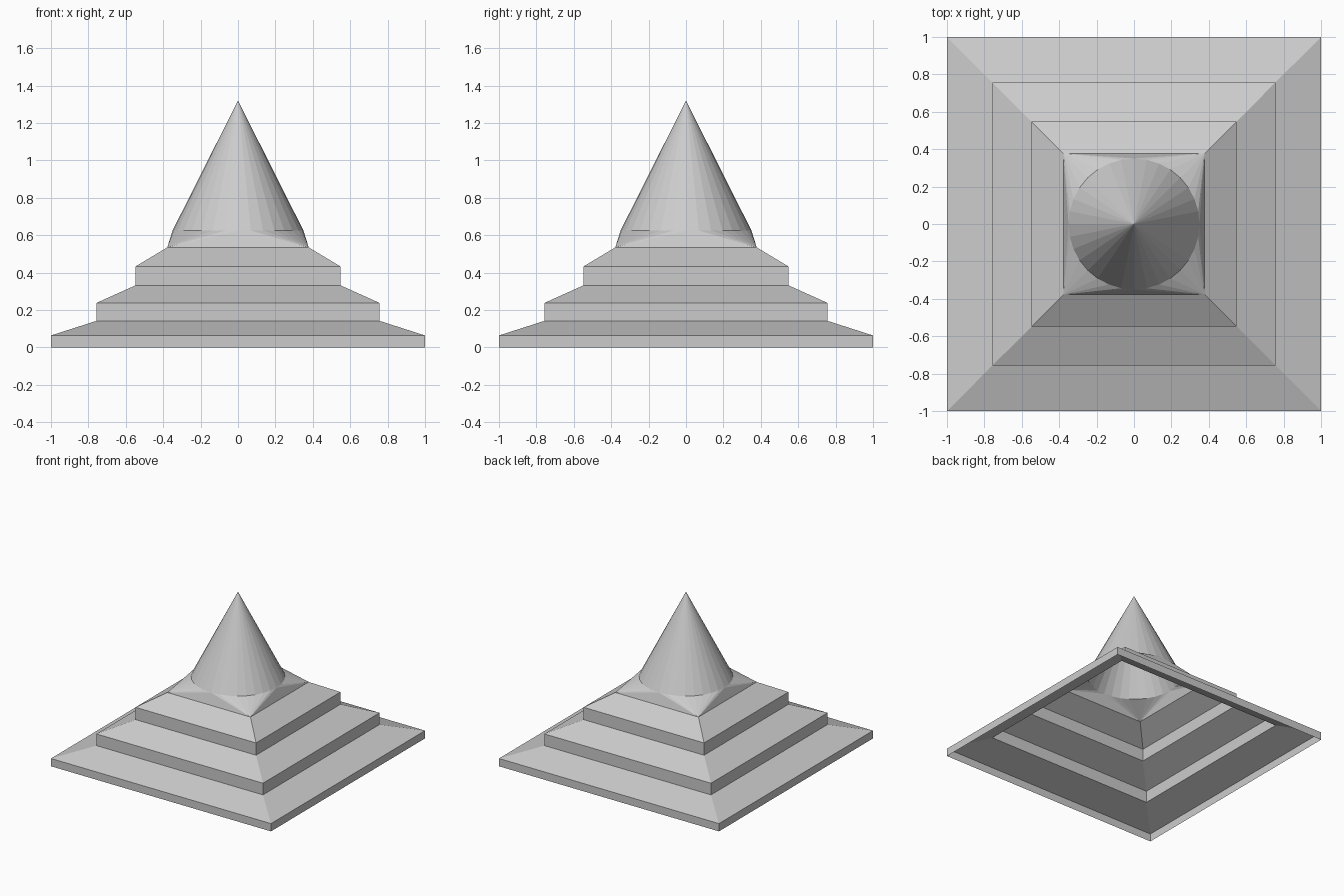
import bpy, bmesh, math

cube = bpy.data.objects.get("Cube")
if cube:
    bpy.data.objects.remove(cube, do_unlink=True)

# One plain grey for the whole roof
GREY = (0.6, 0.6, 0.6, 1.0)
grey = bpy.data.materials.new("light grey")
grey.use_nodes = True
grey.diffuse_color = GREY
grey.node_tree.nodes["Principled BSDF"].inputs["Base Color"].default_value = GREY

SIDES = 32
CONE_RADIUS, CONE_BASE, APEX = 0.35, 0.625, 1.32
# Stepped profile: half width, height
PROFILE = [(1.0, 0.0), (1.0, 0.064), (0.757, 0.142), (0.757, 0.238),
           (0.548, 0.332), (0.548, 0.433), (0.378, 0.535)]


def square_ring(bm, half, z):
    corners = [(1, 1), (-1, 1), (-1, -1), (1, -1)]
    return [bm.verts.new((half * x, half * y, z)) for x, y in corners]


def circle_ring(bm):
    angles = [math.tau * i / SIDES for i in range(SIDES)]
    return [bm.verts.new((CONE_RADIUS * math.cos(a), CONE_RADIUS * math.sin(a), CONE_BASE))
            for a in angles]


def finish(name, bm):
    mesh = bpy.data.meshes.new(name)
    bm.to_mesh(mesh)
    bm.free()
    mesh.materials.append(grey)
    obj = bpy.data.objects.new(name, mesh)
    bpy.context.collection.objects.link(obj)


# Open stepped base with sloping treads
bm = bmesh.new()
rings = [square_ring(bm, half, z) for half, z in PROFILE]
for low, high in zip(rings, rings[1:]):
    for i in range(4):
        j = (i + 1) % 4
        bm.faces.new((low[i], low[j], high[j], high[i]))
finish("stepped_base", bm)

# Collar from square to round: a fan at each corner, a triangle on each side
bm = bmesh.new()
square = square_ring(bm, *PROFILE[-1])
circle = circle_ring(bm)
quarter = SIDES // 4
for c in range(4):
    for k in range(c * quarter, (c + 1) * quarter):
        bm.faces.new((square[c], circle[(k + 1) % SIDES], circle[k]))
    bm.faces.new((square[c], square[(c + 1) % 4], circle[(c + 1) * quarter % SIDES]))
finish("square_to_round_collar", bm)

# Open cone spire
bm = bmesh.new()
circle = circle_ring(bm)
tip = bm.verts.new((0, 0, APEX))
for k in range(SIDES):
    bm.faces.new((circle[k], circle[(k + 1) % SIDES], tip))
finish("cone_spire", bm)
